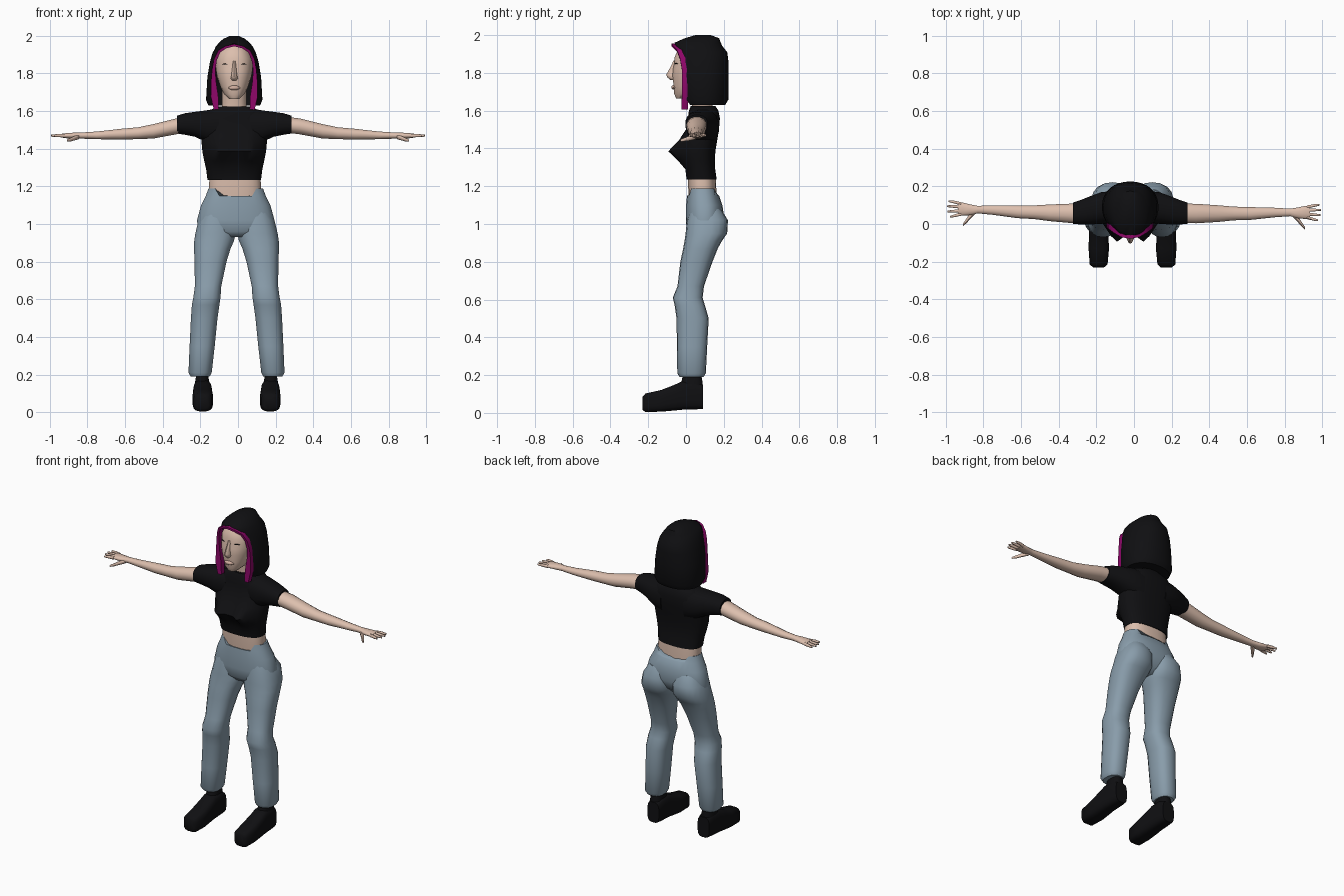
import bpy, bmesh, math
from mathutils import Vector


def material(name, r, g, b):
    m = bpy.data.materials.new(name)
    m.diffuse_color = (r, g, b, 1)
    return m


SKIN = material("skin", 0.72, 0.52, 0.42)
LIP = material("lip", 0.62, 0.42, 0.34)
DENIM = material("denim", 0.25, 0.335, 0.405)
BLACK = material("black cloth", 0.005, 0.005, 0.006)
PINK = material("magenta streak", 0.27, 0.002, 0.14)

CX = -0.02      # centre line of the upper body
LX = -0.008     # centre line of the legs


def finish(name, bm, mat, angle=50):
    bmesh.ops.remove_doubles(bm, verts=bm.verts, dist=0.0005)
    bmesh.ops.recalc_face_normals(bm, faces=bm.faces)
    me = bpy.data.meshes.new(name)
    bm.to_mesh(me)
    bm.free()
    me.materials.append(mat)
    ob = bpy.data.objects.new(name, me)
    bpy.context.collection.objects.link(ob)
    bpy.ops.object.select_all(action='DESELECT')
    ob.select_set(True)
    bpy.context.view_layer.objects.active = ob
    bpy.ops.object.shade_smooth_by_angle(angle=math.radians(angle))
    return ob


def spow(v, e):
    return math.copysign(abs(v) ** e, v)


def loft(name, axis, rings, mat, n=16, p=2.2, side=1, cx=0.0, shape=None, angle=50):
    """Skin rounded sections (position, low/high, low/high) set along an axis."""
    bm = bmesh.new()
    loops = []
    for pos, a0, a1, b0, b1 in rings:
        loop = []
        for i in range(n):
            t = 2 * math.pi * (i + 0.5) / n
            a = (a0 + a1) / 2 + (a1 - a0) / 2 * spow(math.cos(t), 2 / p)
            b = (b0 + b1) / 2 + (b1 - b0) / 2 * spow(math.sin(t), 2 / p)
            co = Vector({'x': (pos, a, b), 'y': (a, pos, b), 'z': (a, b, pos)}[axis])
            if shape:
                co = shape(co)
            co.x = co.x * side + cx
            loop.append(bm.verts.new(co))
        loops.append(loop)
    for l0, l1 in zip(loops, loops[1:]):
        for i in range(n):
            j = (i + 1) % n
            bm.faces.new((l0[i], l0[j], l1[j], l1[i]))
    bm.faces.new(loops[0])
    bm.faces.new(loops[-1])
    return finish(name, bm, mat, angle)


# Crop top with bust
def bust(co):
    if co.y < 0.06:
        co.y -= 0.078 * math.exp(-((co.z - 1.385) / 0.055) ** 2) \
            * math.exp(-((abs(co.x) - 0.07) / 0.055) ** 2)
    return co


loft("shirt", 'z', [(1.235, -.143, .143, .003, .163), (1.29, -.15, .15, -.002, .155),
                    (1.335, -.16, .16, -.012, .153), (1.385, -.17, .17, -.02, .156),
                    (1.44, -.175, .175, -.015, .165), (1.50, -.175, .175, 0, .175),
                    (1.56, -.165, .165, .01, .18), (1.60, -.14, .14, .015, .172),
                    (1.625, -.085, .085, .025, .155)], BLACK, n=28, p=2.5, cx=CX, shape=bust)

# Bare waist and neck
loft("waist", 'z', [(1.08, -.13, .13, .02, .16), (1.16, -.142, .142, .012, .162),
                    (1.25, -.136, .136, .01, .158)], SKIN, n=24, p=2.5, cx=-.016)
loft("neck", 'z', [(1.58, -.075, .075, .03, .15), (1.64, -.065, .065, .03, .14),
                   (1.74, -.065, .065, .01, .14)], SKIN, cx=CX)

# Head, nose, lips and lashes
loft("head", 'z', [(1.665, -.028, .028, -.052, .02), (1.69, -.054, .054, -.064, .07),
                   (1.73, -.074, .074, -.066, .12), (1.78, -.091, .091, -.072, .16),
                   (1.82, -.098, .098, -.07, .17), (1.85, -.1, .1, -.063, .175),
                   (1.88, -.098, .098, -.062, .175), (1.92, -.08, .08, -.045, .16),
                   (1.945, -.055, .055, -.025, .13)], SKIN, n=24, p=2.3, cx=CX)
loft("nose", 'z', [(1.762, -.012, .012, -.082, -.04), (1.775, -.02, .02, -.098, -.04),
                   (1.79, -.016, .016, -.105, -.04), (1.83, -.011, .011, -.083, -.04),
                   (1.865, -.008, .008, -.066, -.04)], SKIN, n=10, p=2, cx=CX)
loft("lips", 'x', [(-.032, -.066, -.05, 1.720, 1.726), (-.012, -.078, -.05, 1.711, 1.736),
                   (.012, -.078, -.05, 1.711, 1.736), (.032, -.066, -.05, 1.720, 1.726)],
     LIP, n=10, p=2, cx=CX)

for side, word in ((-1, "right"), (1, "left")):
    loft(word + "_lash", 'x', [(.036, -.062, -.054, 1.847, 1.850), (.05, -.058, -.05, 1.848, 1.853),
                               (.064, -.05, -.042, 1.847, 1.850)], BLACK, n=6, side=side, cx=CX)

    # Short sleeve
    loft(word + "_sleeve", 'x', [(.08, .01, .175, 1.41, 1.617), (.15, 0, .172, 1.435, 1.605),
                                 (.21, -.004, .15, 1.463, 1.597), (.26, -.004, .13, 1.473, 1.59),
                                 (.303, 0, .115, 1.48, 1.577)],
         BLACK, side=side, cx=CX, p=2.4)

    # Arm, palm, fingers and thumb; one arm swings slightly forward
    def swing(co, s=side):
        if s > 0:
            co.y -= 0.02 * max(0, co.x - .3) / .7
        return co

    def limb(part, rings, n=12, p=2.1):
        loft(word + part, 'x', rings, SKIN, n=n, p=p, side=side, shape=swing)

    limb("_arm", [(.25, .005, .11, 1.485, 1.572), (.33, .003, .11, 1.475, 1.562),
                  (.45, .014, .105, 1.453, 1.532), (.53, .025, .1, 1.45, 1.515),
                  (.62, .03, .1, 1.448, 1.507), (.75, .048, .1, 1.45, 1.492),
                  (.83, .056, .097, 1.453, 1.487), (.87, .046, .105, 1.453, 1.486),
                  (.91, .043, .115, 1.455, 1.484), (.935, .047, .115, 1.459, 1.48)])
    for k, (y, tip) in enumerate(((.052, .978), (.071, .992), (.09, .995), (.108, .985))):
        dy = (y - .08) * .3
        limb("_finger_%d" % (k + 1),
             [(.92, y - .009, y + .009, 1.459, 1.48), (.955, y + dy - .008, y + dy + .008, 1.461, 1.479),
              (tip, y + dy * 1.6 - .005, y + dy * 1.6 + .005, 1.464, 1.475)], n=8)
    limb("_thumb", [(.845, .05, .08, 1.45, 1.475), (.87, .025, .06, 1.443, 1.468),
                    (.89, .004, .03, 1.438, 1.458), (.908, -.012, .003, 1.437, 1.45)], n=8)

    # Trouser leg
    loft(word + "_trouser_leg", 'z',
         [(1.08, .02, .17, .02, .185), (1.02, .008, .203, .005, .222), (.95, .003, .22, -.002, .218),
          (.91, .012, .226, -.008, .19), (.87, .03, .227, -.015, .168), (.8, .052, .224, -.03, .14),
          (.67, .08, .222, -.045, .095), (.61, .084, .23, -.07, .088), (.57, .09, .238, -.06, .1),
          (.5, .1, .243, -.05, .12), (.35, .115, .25, -.048, .112), (.21, .131, .256, -.046, .105),
          (.19, .142, .244, -.034, .093)], DENIM, n=18, p=2.4, side=side, cx=LX)

    # Boot with ankle shaft
    loft(word + "_boot", 'y',
         [(-.23, .15, .21, .015, .085), (-.215, .132, .228, .004, .103), (-.13, .124, .234, .006, .122),
          (-.06, .128, .232, .012, .15), (-.02, .13, .23, .016, .168), (.05, .132, .226, .018, .17),
          (.09, .138, .22, .02, .15)], BLACK, n=16, p=3.6, side=side, cx=LX)
    loft(word + "_boot_shaft", 'z', [(.1, .135, .225, -.04, .09), (.165, .146, .22, -.025, .088),
                                     (.21, .15, .212, -.015, .08)], BLACK, p=2.6, side=side, cx=LX)


# Trouser hips with a dipped waistband
def dip(co):
    if co.z > 1.18 and abs(co.x) < .1:
        co.z -= .04 if co.y < .08 else .03
    return co


loft("trouser_hips", 'z', [(.93, -.1, .1, .03, .14), (.96, -.2, .2, .004, .175),
                           (1.02, -.207, .207, -.001, .205), (1.1, -.185, .185, 0, .193),
                           (1.15, -.16, .16, .005, .176), (1.188, -.146, .146, .008, .167)],
     DENIM, n=28, p=2.4, cx=-.012, shape=dip)

# Bobbed hair: open at the face, closing over the crown
# level: height, half width, centre y, half depth, half opening angle
levels = [(1.63, .138, .095, .112, 52), (1.66, .15, .09, .135, 50), (1.78, .143, .085, .141, 50),
          (1.86, .13, .08, .145, 53), (1.91, .115, .075, .143, 44), (1.943, .098, .062, .13, 26),
          (1.96, .085, .062, .122, 0), (1.984, .058, .085, .09, 0), (2.0, .022, .09, .04, 0)]
bm = bmesh.new()
rows = []
N = 24
for z, rx, yc, ry, a in levels:
    row = []
    for i in range(N + 1):
        t = math.radians(a + (360 - 2 * a) * i / N)
        row.append(bm.verts.new((CX + rx * spow(math.sin(t), .9), yc - ry * spow(math.cos(t), .9), z)))
    rows.append(row)
for r0, r1 in zip(rows, rows[1:]):
    for i in range(N):
        bm.faces.new((r0[i], r0[i + 1], r1[i + 1], r1[i]))
bm.faces.new(rows[0])
bm.faces.new(rows[-1][:-1])
finish("hair", bm, BLACK, 40)

# Magenta streak framing the face: x, y, z, width
half = [(.095, -.012, 1.608, .026), (.105, -.01, 1.68, .04), (.11, -.008, 1.76, .026),
        (.109, -.01, 1.82, .018), (.1, -.02, 1.875, .016), (.08, -.036, 1.917, .015),
        (.045, -.058, 1.94, .013)]
path = half + [(0, -.066, 1.95, .012)] + [(-x, y, z, w) for x, y, z, w in reversed(half)]
bm = bmesh.new()
sections = []
for i, (x, y, z, w) in enumerate(path):
    q0, q1 = path[max(i - 1, 0)], path[min(i + 1, len(path) - 1)]
    nrm = Vector((q1[2] - q0[2], 0, q0[0] - q1[0])).normalized() * (w / 2)
    c = Vector((x + CX, y, z))
    sections.append([bm.verts.new(c + nrm * s + Vector((0, d, 0)))
                     for s, d in ((1, -.012), (1, .022), (-1, .022), (-1, -.012))])
for s0, s1 in zip(sections, sections[1:]):
    for i in range(4):
        j = (i + 1) % 4
        bm.faces.new((s0[i], s0[j], s1[j], s1[i]))
bm.faces.new(sections[0])
bm.faces.new(sections[-1])
finish("hair_streak", bm, PINK, 40)
